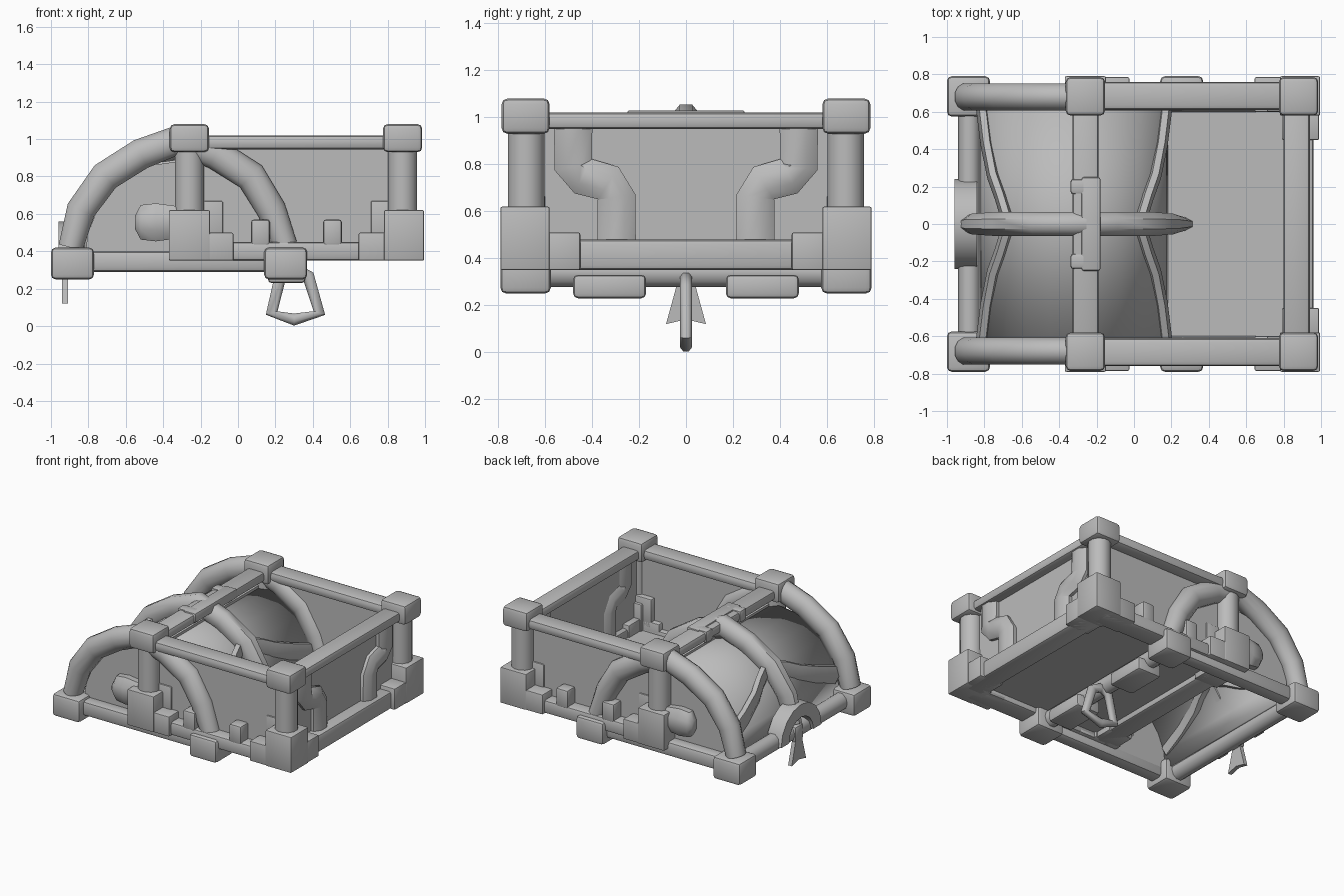
import bpy, bmesh, math
from mathutils import Vector

cube = bpy.data.objects.get("Cube")
if cube:
    bpy.data.objects.remove(cube)

GREY = (0.5, 0.5, 0.5, 1)
mat = bpy.data.materials.new("plain grey")
mat.use_nodes = True
mat.diffuse_color = GREY
mat.node_tree.nodes["Principled BSDF"].inputs["Base Color"].default_value = GREY


def finish(name, bm, smooth=40):
    bmesh.ops.recalc_face_normals(bm, faces=bm.faces)
    me = bpy.data.meshes.new(name)
    bm.to_mesh(me)
    bm.free()
    ob = bpy.data.objects.new(name, me)
    bpy.context.collection.objects.link(ob)
    me.materials.append(mat)
    bpy.ops.object.select_all(action='DESELECT')
    ob.select_set(True)
    bpy.context.view_layer.objects.active = ob
    bpy.ops.object.shade_smooth_by_angle(angle=math.radians(smooth))
    return ob


def block(name, x, y, z, bevel=0.0):
    """Box given by its three ranges, optionally with rounded edges."""
    bm = bmesh.new()
    bmesh.ops.create_cube(bm, size=1)
    for v in bm.verts:
        v.co = [(r[0] + r[1]) / 2 + c * (r[1] - r[0]) for r, c in zip((x, y, z), v.co)]
    if bevel:
        bmesh.ops.bevel(bm, geom=bm.edges[:], offset=bevel, segments=2, profile=0.5, affect='EDGES')
    return finish(name, bm)


def span(a, b, s):
    """Range mirrored to side s."""
    return (a, b) if s > 0 else (-b, -a)


def sweep(name, pts, radii, side, sides=8, closed=False):
    """Tube along pts; radii are (along side axis, across it) per point."""
    bm = bmesh.new()
    pts = [Vector(p) for p in pts]
    n = len(pts)
    side = Vector(side)
    rings = []
    for i, p in enumerate(pts):
        a = pts[i - 1] if (i or closed) else p
        b = pts[(i + 1) % n] if (i < n - 1 or closed) else p
        t = (b - a).normalized()
        u = (side - t * side.dot(t)).normalized()
        w = t.cross(u)
        ru, rw = radii[i] if isinstance(radii, list) else radii
        ring = []
        for k in range(sides):
            ang = 2 * math.pi * (k + 0.5) / sides
            ring.append(bm.verts.new(p + u * ru * math.cos(ang) + w * rw * math.sin(ang)))
        rings.append(ring)
    for i in range(n if closed else n - 1):
        r, q = rings[i], rings[(i + 1) % n]
        for k in range(sides):
            j = (k + 1) % sides
            bm.faces.new((r[k], r[j], q[j], q[k]))
    if not closed:
        bm.faces.new(rings[0])
        bm.faces.new(rings[-1])
    return finish(name, bm, 50)


def prism(name, outline, axis, lo, hi):
    """Extrude an outline along x (axis 0) or y (axis 1)."""
    bm = bmesh.new()
    put = (lambda a, b, d: (d, a, b)) if axis == 0 else (lambda a, b, d: (a, d, b))
    f = bm.faces.new([bm.verts.new(put(a, b, lo)) for a, b in outline])
    ext = bmesh.ops.extrude_face_region(bm, geom=[f])
    for v in ext["geom"]:
        if isinstance(v, bmesh.types.BMVert):
            v.co[axis] = hi
    return finish(name, bm, 30)


BOX_X = (-0.26, 0.88)
LID_C, LID_Z = -0.32, 0.42

# Open box: floor and walls
block("box_floor", (-0.27, 0.9), (-0.68, 0.68), (0.39, 0.42))
block("box_left_wall", (0.84, 0.87), (-0.68, 0.68), (0.4, 0.98))
block("box_right_wall", (-0.27, -0.25), (-0.66, 0.66), (0.4, 0.9))

for s, side in ((-1, "front"), (1, "back")):
    block(f"box_{side}_wall", (-0.26, 0.88), span(0.64, 0.67, s), (0.4, 0.98))
    block(f"box_{side}_top_rail", BOX_X, span(0.61, 0.76, s), (0.945, 1.02), 0.025)
    block(f"box_{side}_bottom_rail", BOX_X, span(0.6, 0.76, s), (0.35, 0.45), 0.02)
    for x in (0.12, 0.505):
        block(f"{side}_rail_stud", (x - 0.05, x + 0.05), span(0.66, 0.76, s), (0.43, 0.57), 0.015)

    # Corner posts, caps and three-legged feet
    for x, d in ((BOX_X[0], -1), (BOX_X[1], 1)):
        sweep("box_post", [(x, s * 0.68, 0.5), (x, s * 0.68, 0.98)], (0.08, 0.08), (1, 0, 0), 12)
        block("box_top_cap", (x - 0.105, x + 0.105), span(0.58, 0.785, s), (0.93, 1.08), 0.025)
        block("box_foot", (x - 0.1, x + 0.115) if d > 0 else (x - 0.11, x + 0.11),
              span(0.58, 0.79, s), (0.35, 0.62), 0.008)
        c = x + d * 0.005
        block("box_foot_long_leg", (c - 0.24, c) if d > 0 else (c, c + 0.24),
              span(0.6, 0.785, s), (0.35, 0.5), 0.008)
        block("box_foot_side_leg", (x - 0.09, x + 0.11) if d > 0 else (x - 0.1, x + 0.1),
              span(0.45, 0.6, s), (0.35, 0.51), 0.008)
        block("box_foot_gusset", (x - 0.17, x) if d > 0 else (x, x + 0.18),
              span(0.6, 0.68, s), (0.45, 0.67), 0.01)

    # Bent straps on the left wall
    sweep("bent_strap", [(0.87, s * y, z) for y, z in
                         ((0.48, 0.97), (0.48, 0.79), (0.44, 0.75), (0.33, 0.72), (0.295, 0.66), (0.295, 0.45))],
          (0.06, 0.088), (1, 0, 0), 8)

    # Faceted knobs beside the box feet
    sweep("side_knob", [(x, s * 0.68, 0.555) for x in (-0.55, -0.52, -0.44, -0.3)],
          [(0.04, 0.04), (0.06, 0.1), (0.07, 0.11), (0.06, 0.09)], (0, 1, 0), 8)

for x, name in ((BOX_X[0], "right"), (0.87, "left")):
    block(f"box_{name}_top_rail", (x - 0.07, x + 0.07), (-0.66, 0.66), (0.95, 1.02), 0.02)
    block(f"box_{name}_bottom_rail", (x - 0.07, x + 0.09), (-0.66, 0.66), (0.35, 0.48), 0.02)

# Catch plate on the right top rail
block("catch_plate", (-0.28, -0.18), (-0.25, 0.25), (0.96, 1.03), 0.01)
for s in (-1, 1):
    block("catch_lug", (-0.34, -0.2), span(0.16, 0.24, s), (0.94, 1.03), 0.015)

# Lid arches: two at the ends and a slimmer one in the middle
arc = [(-0.575, 0.0), (-0.52, 0.2), (-0.39, 0.38), (-0.2, 0.5), (0, 0.575),
       (0.2, 0.5), (0.39, 0.38), (0.5, 0.2), (0.575, 0.0)]
widths = [0.8, 0.95, 1, 1, 1, 1, 1, 0.95, 0.8]
for s, side in ((-1, "front"), (1, "back")):
    sweep(f"lid_{side}_arch", [(LID_C + a, s * 0.68, LID_Z + b) for a, b in arc],
          [(0.075, 0.085 * w) for w in widths], (0, 1, 0), 12)
sweep("lid_middle_arch", [(LID_C + a, 0, LID_Z + b - 0.02) for a, b in arc],
      [(0.07 * w ** 3, 0.085 * w) for w in widths], (0, 1, 0), 8)

# Lid dome shell with end panels
half = [(LID_C + 0.5 * math.cos(math.pi * k / 12), LID_Z - 0.06 + 0.52 * math.sin(math.pi * k / 12))
        for k in range(13)]
bm = bmesh.new()
rows = [[bm.verts.new((x, y, z)) for x, z in half] for y in (-0.64, 0.64)]
for k in range(12):
    bm.faces.new((rows[0][k], rows[0][k + 1], rows[1][k + 1], rows[1][k]))
dome = finish("lid_dome", bm)
mod = dome.modifiers.new("thickness", 'SOLIDIFY')
mod.thickness = 0.02
mod.offset = 0
for s, side in ((-1, "front"), (1, "back")):
    prism(f"lid_{side}_panel", half, 1, s * 0.63, s * 0.66)

# Curved straps between the middle arch and the end arches
for d in (-1, 1):
    for s in (-1, 1):
        path = []
        for off, y in ((0.36, 0.04), (0.39, 0.14), (0.43, 0.25), (0.465, 0.42), (0.49, 0.62)):
            z = LID_Z - 0.06 + 0.53 * math.sqrt(1 - (off / 0.51) ** 2)
            path.append((LID_C + d * off, s * y, z))
        sweep("lid_strap", path, (0.07, 0.035), (0, 0, 1), 6)

# Lid rim: rails and corner blocks
for s, side in ((-1, "front"), (1, "back")):
    block(f"lid_{side}_rail", (-0.88, 0.25), span(0.63, 0.74, s), (0.29, 0.4), 0.025)
    for x in (-0.885, 0.255):
        block("lid_corner", (x - 0.115, x + 0.115), span(0.575, 0.79, s), (0.25, 0.42), 0.025)
    block("rim_grip", (0.16, 0.36), span(0.17, 0.48, s), (0.23, 0.33), 0.02)
for x, name in ((-0.88, "right"), (0.25, "left")):
    sweep(f"lid_{name}_rail", [(x, -0.66, 0.34), (x, 0.66, 0.34)], (0.065, 0.06), (0, 0, 1), 10)

# Lock arch and hanging tag on the right rim
outer = [(0.24 * math.cos(math.pi * k / 8), 0.32 + 0.24 * math.sin(math.pi * k / 8)) for k in range(9)]
inner = [(0.6 * y, 0.32 + 0.6 * (z - 0.32)) for y, z in reversed(outer)]
prism("lock_arch", outer + inner, 0, -0.96, -0.84)
block("lock_hub", (-0.95, -0.86), (-0.05, 0.05), (0.28, 0.4), 0.02)
prism("hanging_tag", [(-0.03, 0.32), (0.03, 0.32), (0.085, 0.12), (0, 0.14), (-0.085, 0.12)], 0, -0.94, -0.91)

# Pull ring under the left rim
sweep("pull_ring", [(x, 0, z) for x, z in
                    ((0.23, 0.28), (0.18, 0.07), (0.3, 0.035), (0.435, 0.07), (0.375, 0.27), (0.3, 0.31))],
      (0.028, 0.035), (0, 1, 0), 8, closed=True)
